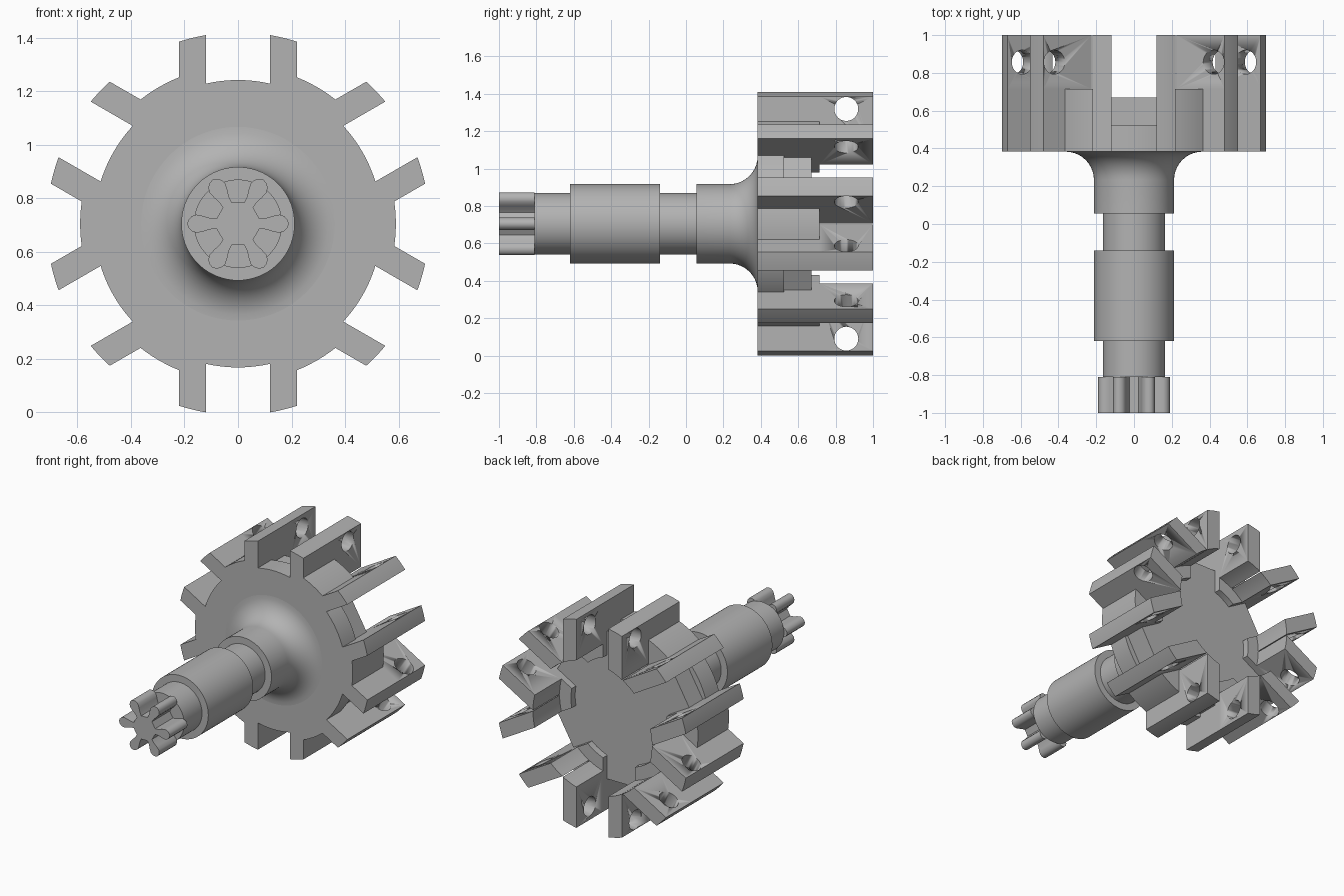
import bpy, bmesh
from math import radians, degrees, asin, sin, cos, pi
from mathutils import Matrix, Vector

cube = bpy.data.objects.get("Cube")
if cube:
    bpy.data.objects.remove(cube)

AXIS = 0.705                     # height of the shaft axis
IN, OUT = 0.12, 0.22             # lug side offsets from the pair centre line
TIP, RIM, SLOT, BORE, POCKET = 0.715, 0.59, 0.537, 0.445, 0.36

steel = bpy.data.materials.new("steel_grey")
steel.use_nodes = True
grey = (0.45, 0.45, 0.45, 1)
steel.diffuse_color = grey
steel.node_tree.nodes["Principled BSDF"].inputs["Base Color"].default_value = grey


def finish(name, bm, smooth=30):
    bmesh.ops.recalc_face_normals(bm, faces=bm.faces)
    mesh = bpy.data.meshes.new(name)
    bm.to_mesh(mesh)
    bm.free()
    mesh.materials.append(steel)
    ob = bpy.data.objects.new(name, mesh)
    bpy.context.collection.objects.link(ob)
    bpy.ops.object.select_all(action='DESELECT')
    bpy.context.view_layer.objects.active = ob
    ob.select_set(True)
    if smooth:
        bpy.ops.object.shade_smooth_by_angle(angle=radians(smooth))
    return ob


def prism(name, outlines, y0, y1, smooth=30):
    """Extrude closed outlines (x, height over the axis) along y."""
    bm = bmesh.new()
    for pts in outlines:
        face = bm.faces.new([bm.verts.new((x, y0, z + AXIS)) for x, z in pts])
        ext = bmesh.ops.extrude_face_region(bm, geom=[face], use_keep_orig=True)
        verts = [g for g in ext["geom"] if isinstance(g, bmesh.types.BMVert)]
        bmesh.ops.translate(bm, verts=verts, vec=(0, y1 - y0, 0))
    return finish(name, bm, smooth)


def ang(offset, r):
    return degrees(asin(offset / r))


def arc(r, a0, a1, n=6):
    steps = [radians(a0 + (a1 - a0) * i / n) for i in range(n + 1)]
    return [(r * cos(a), r * sin(a)) for a in steps]


def turn(pts, degs):
    c, s = cos(radians(degs)), sin(radians(degs))
    return [(x * c - y * s, x * s + y * c) for x, y in pts]


def lug_tip():
    return arc(TIP, ang(IN, TIP), ang(OUT, TIP))


def sector_rim():
    """Outer edge between two slots: lug, rim arc, lug."""
    far_lug = arc(TIP, 60 - ang(OUT, TIP), 60 - ang(IN, TIP))
    return lug_tip() + arc(RIM, ang(OUT, RIM), 60 - ang(OUT, RIM)) + far_lug


pairs = [90 + 60 * k for k in range(6)]

# Hub disc in two layers: rounded slot floors, then flat slot floors
round_floor = arc(SLOT, -ang(IN, SLOT), ang(IN, SLOT), 10)
flat_floor = [(0.5, -IN), (0.5, IN)]
for name, floor, y0, y1 in (("hub_front", round_floor, 0.383, 0.525),
                            ("hub_back", flat_floor, 0.525, 0.67)):
    prism(name, [sum((turn(floor + sector_rim(), a) for a in pairs), [])], y0, y1)

# Raised ledges between the crossing slots
ledge = sector_rim() + arc(POCKET, 60 - ang(IN, POCKET), ang(IN, POCKET))
prism("hub_ledges", [turn(ledge, a) for a in pairs], 0.67, 0.715)

# Paired lugs, drilled for hinge pins
lug = lug_tip() + arc(BORE, ang(OUT, BORE), ang(IN, BORE))
mirrored = [(x, -y) for x, y in reversed(lug)]
lugs = prism("lugs", [turn(p, a) for a in pairs for p in (lug, mirrored)], 0.715, 1)

drill = bmesh.new()
for a in pairs:
    t = radians(a)
    place = (Matrix.Translation((0.614 * cos(t), 0.857, 0.614 * sin(t) + AXIS))
             @ Matrix.Rotation(-t, 4, 'Y'))
    bmesh.ops.create_cone(drill, cap_ends=True, segments=32, radius1=0.064,
                          radius2=0.064, depth=0.56, matrix=place)
cutter = finish("pin_hole_cutter", drill)
cutter.hide_render = True
cut = lugs.modifiers.new("pin_holes", 'BOOLEAN')
cut.operation, cut.solver, cut.object = 'DIFFERENCE', 'EXACT', cutter
bpy.context.view_layer.objects.active = lugs
bpy.ops.object.modifier_apply(modifier=cut.name)
bpy.data.objects.remove(cutter)

# Stepped shaft with a flared root, turned about the axis
profile = [(0, -0.81), (0.165, -0.81), (0.165, -0.62), (0.212, -0.62),
           (0.212, -0.14), (0.165, -0.14), (0.165, 0.055), (0.212, 0.055)]
flare = 0.15
for i in range(11):
    a = pi / 2 * i / 10
    profile.append((0.212 + flare * (1 - cos(a)), 0.233 + flare * sin(a)))
bm = bmesh.new()
verts = [bm.verts.new((r, y, AXIS)) for r, y in profile]
edges = [bm.edges.new(pair) for pair in zip(verts, verts[1:])]
bmesh.ops.spin(bm, geom=verts + edges, cent=(0, 0, AXIS), axis=(0, 1, 0),
               angle=2 * pi, steps=72)
bmesh.ops.remove_doubles(bm, verts=bm.verts, dist=0.0001)
finish("shaft", bm)

# Six-lobed drive spline on the shaft end
half = [(0.08, 0.019), (0.105, 0.021), (0.13, 0.029), (0.155, 0.034),
        (0.173, 0.028), (0.185, 0.015)]
lobe = [(x, -y) for x, y in half] + [(0.19, 0)] + half[::-1]
prism("drive_spline", [sum((turn(lobe, 60 * k) for k in range(6)), [])],
      -1, -0.81, 40)
